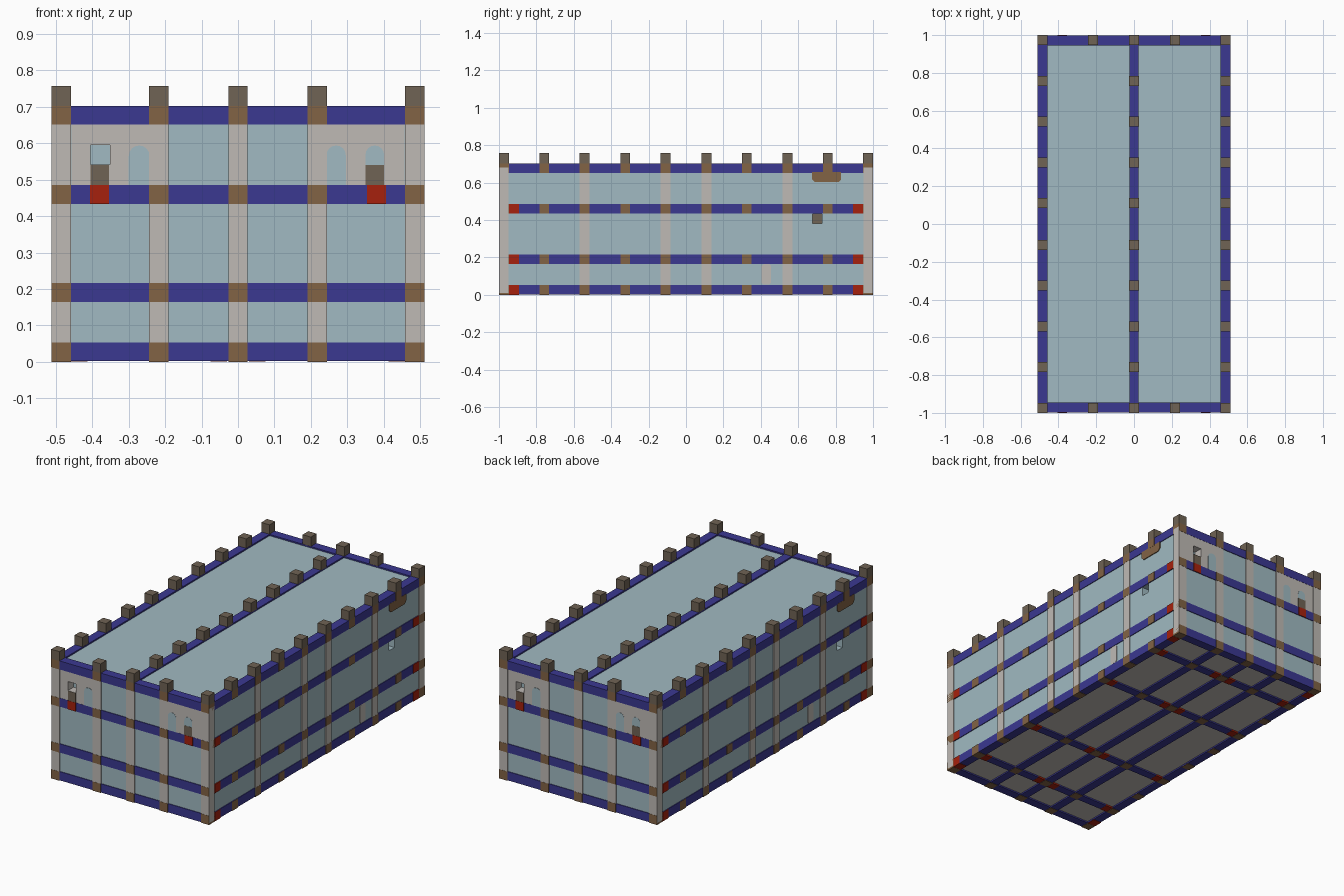
import bpy, bmesh, math
from mathutils import Matrix, Vector

if "Cube" in bpy.data.objects:
    bpy.data.objects.remove(bpy.data.objects["Cube"])


def material(name, r, g, b):
    lin = [c / 12.92 if c <= 0.04045 else ((c + 0.055) / 1.055) ** 2.4 for c in (r, g, b)]
    m = bpy.data.materials.new(name)
    m.use_nodes = True
    m.diffuse_color = (*lin, 1)
    m.node_tree.nodes["Principled BSDF"].inputs["Base Color"].default_value = (*lin, 1)
    return m


GLASS = material("pale blue glass", 0.63, 0.73, 0.76)
GREY = material("light grey", 0.75, 0.73, 0.71)
BLUE = material("deep blue", 0.23, 0.22, 0.57)
BROWN = material("warm brown", 0.51, 0.39, 0.27)
DARK = material("dark taupe", 0.44, 0.39, 0.33)
RED = material("red", 0.65, 0.13, 0.05)

# Frame layout
HALF_X, HALF_Y, W = 0.512, 1.0, 0.053
LEVELS = [(0, 0.053), (0.165, 0.216), (0.434, 0.485), (0.652, 0.702)]
COLS_X = [-0.4855, -0.2175, 0, 0.2175, 0.4855]
COLS_Y = [s * y for s in (-1, 1) for y in (0.11, 0.325, 0.543, 0.758, 0.9735)]
CROSS_Y = [-0.758, -0.325, 0.325, 0.758]
TOP, CAP = LEVELS[-1][1], 0.757


def finish(name, bm, *mats):
    bmesh.ops.recalc_face_normals(bm, faces=bm.faces)
    me = bpy.data.meshes.new(name)
    bm.to_mesh(me)
    bm.free()
    for m in mats:
        me.materials.append(m)
    ob = bpy.data.objects.new(name, me)
    bpy.context.collection.objects.link(ob)
    return ob


def add_box(bm, x0, x1, y0, y1, z0, z1):
    centre = Vector((x0 + x1, y0 + y1, z0 + z1)) / 2
    size = Matrix.Diagonal((x1 - x0, y1 - y0, z1 - z0, 1))
    bmesh.ops.create_cube(bm, size=1, matrix=Matrix.Translation(centre) @ size)


def boxes(name, mat, spans, both_ends=False):
    """Join boxes; both_ends also adds each one turned half way round."""
    bm = bmesh.new()
    for b in spans:
        add_box(bm, *b)
        if both_ends:
            add_box(bm, -b[1], -b[0], -b[3], -b[2], b[4], b[5])
    return finish(name, bm, mat)


def plates(name, mat, outlines, side, inset):
    """Thin outlined plates on the end or long walls, at both ends."""
    bm = bmesh.new()
    for pts in outlines:
        for s in (1, -1):
            if side:
                d = HALF_X - inset
                loop, inward = [(s * d, s * u, v) for u, v in pts], (-s * 0.006, 0, 0)
            else:
                d = HALF_Y - inset
                loop, inward = [(s * u, -s * d, v) for u, v in pts], (0, s * 0.006, 0)
            face = bm.faces.new([bm.verts.new(p) for p in loop])
            ext = bmesh.ops.extrude_face_region(bm, geom=[face], use_keep_orig=True)
            moved = [g for g in ext["geom"] if isinstance(g, bmesh.types.BMVert)]
            bmesh.ops.translate(bm, verts=moved, vec=inward)
    return finish(name, bm, mat)


def rect(u0, u1, v0, v1):
    return [(u0, v0), (u1, v0), (u1, v1), (u0, v1)]


def arch(u0, u1, v0, v1):
    r = (u1 - u0) / 2
    steps = [math.pi * i / 8 for i in range(9)]
    return [(u0, v0), (u1, v0)] + [
        (u0 + r + r * math.cos(a), v1 - r + r * math.sin(a)) for a in steps]


def clipped(u0, u1, v0, v1, c, both=True):
    low = [(u0, v0 + c), (u0 + c, v0), (u1 - c, v0), (u1, v0 + c)]
    if both:
        return low + [(u1, v1 - c), (u1 - c, v1), (u0 + c, v1), (u0, v1 - c)]
    return low + [(u1, v1), (u0, v1)]


# Glazed body with a grey underside
bm = bmesh.new()
add_box(bm, -0.506, 0.506, -0.994, 0.994, 0.01, 0.694)
bm.normal_update()
for f in bm.faces:
    f.material_index = 1 if f.normal.z < -0.5 else 0
body = finish("glazed_body", bm, GLASS, GREY)

# Solid wall panels in the outer upper bays
panels = plates("upper_wall_panels", GREY,
                [rect(s * 0.2175 - 0.24 * (s < 0), s * 0.2175 + 0.24 * (s > 0), 0.48, 0.655)
                 for s in (-1, 1)], False, 0.003)


# Recessed openings cut into the walls
def recess(name, span, side, back, jamb):
    bm = bmesh.new()
    add_box(bm, *span)
    add_box(bm, -span[1], -span[0], -span[3], -span[2], span[4], span[5])
    bmesh.ops.recalc_face_normals(bm, faces=bm.faces)
    axis = 0 if side else 1
    for f in bm.faces:
        f.material_index = 0 if abs(f.normal[axis]) > 0.5 else 1
    cutter = finish(name, bm, back, jamb)
    cutter.hide_render = True
    for target in (body, panels):
        mod = target.modifiers.new("cut", 'BOOLEAN')
        mod.operation, mod.object = 'DIFFERENCE', cutter
        mod.solver, mod.material_mode = 'EXACT', 'TRANSFER'
        bpy.context.view_layer.objects.active = target
        bpy.ops.object.modifier_apply(modifier=mod.name)
    bpy.data.objects.remove(cutter)


recess("window_cutter", (-0.405, -0.352, -1.1, -0.945, 0.542, 0.595), False, GLASS, GREY)
recess("vent_cutter", (0.455, 0.6, 0.675, 0.727, 0.38, 0.433), True, DARK, GLASS)

# Horizontal beams round the walls, roof ridge and floor grid
beams = []
for z0, z1 in LEVELS:
    z0 = max(z0, 0.002)
    for s in (-1, 1):
        x, y = s * 0.484, s * 0.972
        beams += [(x - 0.026, x + 0.026, -0.998, 0.998, z0, z1),
                  (-0.51, 0.51, y - 0.026, y + 0.026, z0, z1)]
beams.append((-0.025, 0.025, -0.99, 0.99, 0.652, TOP))
beams += [(x - 0.025, x + 0.025, -0.99, 0.99, 0.002, 0.05) for x in COLS_X[1:4]]
beams += [(-0.5, 0.5, y - 0.025, y + 0.025, 0.002, 0.05) for y in CROSS_Y]
boxes("beams", BLUE, beams)

# Posts: all on the ends, every other one along the sides
posts = [(x - W / 2, x + W / 2, -0.999, -0.95, 0.01, 0.68) for x in COLS_X]
posts += [(0.46, 0.511, y - W / 2, y + W / 2, 0.01, 0.68)
          for y in COLS_Y if min(abs(abs(y) - g) for g in (0.11, 0.543)) < 0.01]
posts += [(0.46, 0.511, s * 0.9735 - 0.0255, s * 0.9735 + 0.0255, 0.01, 0.68) for s in (-1, 1)]
boxes("posts", GREY, posts, True)

# Brown joints where posts meet beams, and dark caps on the parapet
edge = {(x, y) for x in COLS_X for y in COLS_Y
        if abs(x) > 0.4 or abs(y) > 0.9}
ridge = {(0, y) for y in COLS_Y}
floor = {(x, y) for x in COLS_X for y in CROSS_Y}


def square(x, y, z0, z1):
    h = W / 2
    return (x - h, x + h, y - h, y + h, z0, z1)


boxes("joints", BROWN, [square(x, y, z0, z1) for x, y in sorted(edge) for z0, z1 in LEVELS]
      + [square(x, y, 0, 0.05) for x, y in sorted(floor - edge)])
boxes("parapet_caps", DARK, [square(x, y, TOP, CAP) for x, y in sorted(edge | ridge)])

# Red blocks on the beams and floor grid
reds = [(s * 0.38 - 0.026, s * 0.38 + 0.026, -1.0, -0.95, 0.434, 0.485) for s in (-1, 1)]
reds += [(0.46, 0.512, s * 0.92 - 0.026, s * 0.92 + 0.026, z0, z1)
         for s in (-1, 1) for z0, z1 in LEVELS[:3]]
reds += [(x, x + 0.045, y - 0.026, y + 0.026, 0.001, 0.05)
         for x in (0.03, 0.413) for y in CROSS_Y]
boxes("red_blocks", RED, reds, True)

# Sills, arched windows, bracket and door
plates("window_sills", DARK, [rect(-0.405, -0.354, 0.485, 0.541),
                              rect(0.35, 0.401, 0.485, 0.541)], False, 0.001)
plates("arched_windows", GLASS, [arch(-0.3, -0.243, 0.485, 0.594), arch(0.243, 0.296, 0.485, 0.594),
                                 arch(0.35, 0.401, 0.541, 0.594)], False, 0.002)
plates("parapet_bracket", BROWN, [clipped(0.675, 0.83, 0.602, 0.656, 0.015, False)], True, 0.001)
plates("side_door", GREY, [clipped(0.404, 0.455, 0.055, 0.164, 0.01)], True, 0.003)
